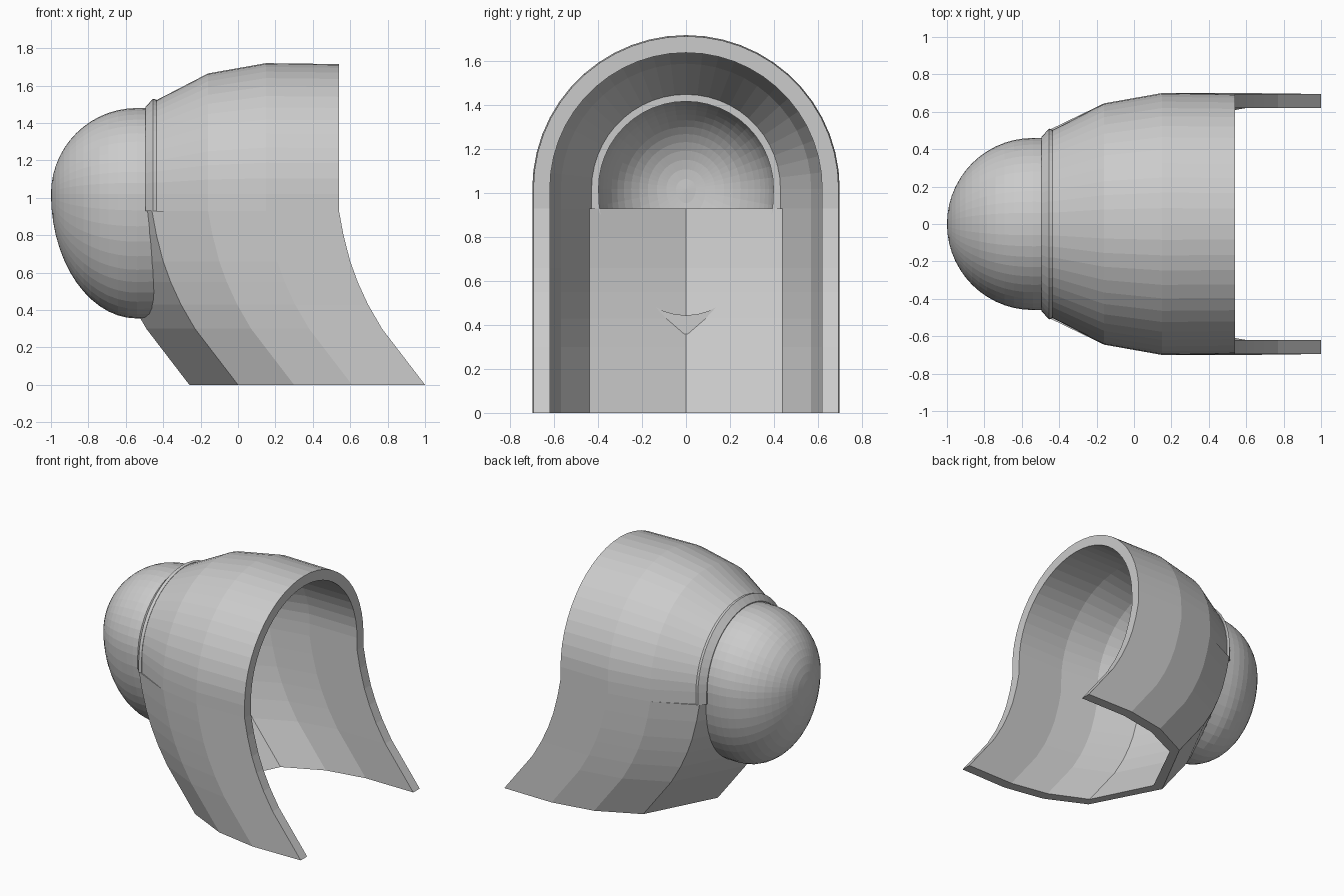
import bpy, bmesh, math

if "Cube" in bpy.data.objects:
    bpy.data.objects.remove(bpy.data.objects["Cube"])

ZC, ZS = 1.02, 0.93   # arc centre height, seam height


def make(name, rings, wrap_rows=False, wrap_cols=False, caps=False):
    """Skin a grid of point rings into a mesh object."""
    bm = bmesh.new()
    g = [[bm.verts.new(p) for p in r] for r in rings]
    n, m = len(g), len(g[0])
    for i in range(n if wrap_rows else n - 1):
        for j in range(m if wrap_cols else m - 1):
            a, b = g[i], g[(i + 1) % n]
            k = (j + 1) % m
            bm.faces.new((a[j], a[k], b[k], b[j]))
    if caps == "rows":
        bm.faces.new(g[0])
        bm.faces.new(g[-1])
    if caps == "cols":
        bm.faces.new([r[0] for r in g])
        bm.faces.new([r[-1] for r in g])
    bmesh.ops.remove_doubles(bm, verts=bm.verts, dist=0.0005)
    bmesh.ops.recalc_face_normals(bm, faces=bm.faces)
    me = bpy.data.meshes.new(name)
    bm.to_mesh(me)
    bm.free()
    ob = bpy.data.objects.new(name, me)
    bpy.context.collection.objects.link(ob)
    return ob


def arch(name, profile, seg):
    """Closed (x, r) profile swept over an arch with short straight legs."""
    rings = []
    for x, r in profile:
        arc = [(x, r * math.cos(math.pi * i / seg), ZC + r * math.sin(math.pi * i / seg))
               for i in range(seg + 1)]
        rings.append([(x, r, ZS)] + arc + [(x, -r, ZS)])
    return make(name, rings, wrap_rows=True, caps="cols")


# upper shell
arch("upper_shell", [(-0.44, 0.5), (-0.16, 0.645), (0.15, 0.70), (0.54, 0.695),
                     (0.54, 0.62), (0.15, 0.622), (-0.14, 0.57), (-0.44, 0.43)], 26)

# collar ring between shell and dome
arch("collar_ring", [(-0.495, 0.41), (-0.495, 0.465), (-0.455, 0.51), (-0.435, 0.505),
                     (-0.435, 0.44)], 26)

# lower skirt: V-fronted plan that sweeps back towards the ground
half_out = [(0.54, 0.695), (0.15, 0.70), (-0.16, 0.645), (-0.46, 0.5)]
half_in = [(0.54, 0.62), (0.15, 0.622), (-0.14, 0.57), (-0.42, 0.44)]
plan = (half_out + [(-0.72, 0)] + [(x, -y) for x, y in reversed(half_out)]
        + [(x, -y) for x, y in half_in] + [(-0.64, 0)] + half_in[::-1])
sweep = [(0, 0.46), (0.3, 0.23), (0.43, 0.155), (0.55, 0.1), (0.66, 0.06),
         (0.8, 0.024), (ZS, 0)]
skirt = make("lower_skirt", [[(x + dx, y, z) for x, y in plan] for z, dx in sweep],
             wrap_cols=True)
bm = bmesh.new()
bm.from_mesh(skirt.data)
n = len(plan)
bm.verts.ensure_lookup_table()
for row in (0, len(sweep) - 1):   # end caps as quads along the wall
    v = [bm.verts[row * n + i] for i in range(n)]
    for i in range(n // 2 - 1):
        bm.faces.new((v[i], v[i + 1], v[n - 2 - i], v[n - 1 - i]))
bmesh.ops.recalc_face_normals(bm, faces=bm.faces)
bm.to_mesh(skirt.data)
bm.free()

# nose dome: round above, stretched downward, open at the back
R, LOW, SEG = 0.46, 0.665, 48
prof = [(-0.54 - R * math.cos(math.pi / 2 * i / 14), math.sin(math.pi / 2 * i / 14))
        for i in range(15)] + [(-0.44, 0.995)]
rings = []
for x, s in prof:
    ring = []
    for j in range(SEG):
        a = 2 * math.pi * j / SEG
        h = R if math.sin(a) >= 0 else LOW
        ring.append((x, s * R * math.cos(a), ZC + s * h * math.sin(a)))
    rings.append(ring)
dome_bm_rings = rings
inner = [[(x + 0.07 * max(0, 1 - i / 14), y * 0.87, ZC + (z - ZC) * 0.87)
          for x, y, z in r] for i, r in enumerate(rings)]
make("nose_dome", dome_bm_rings + inner[::-1], wrap_cols=True)
